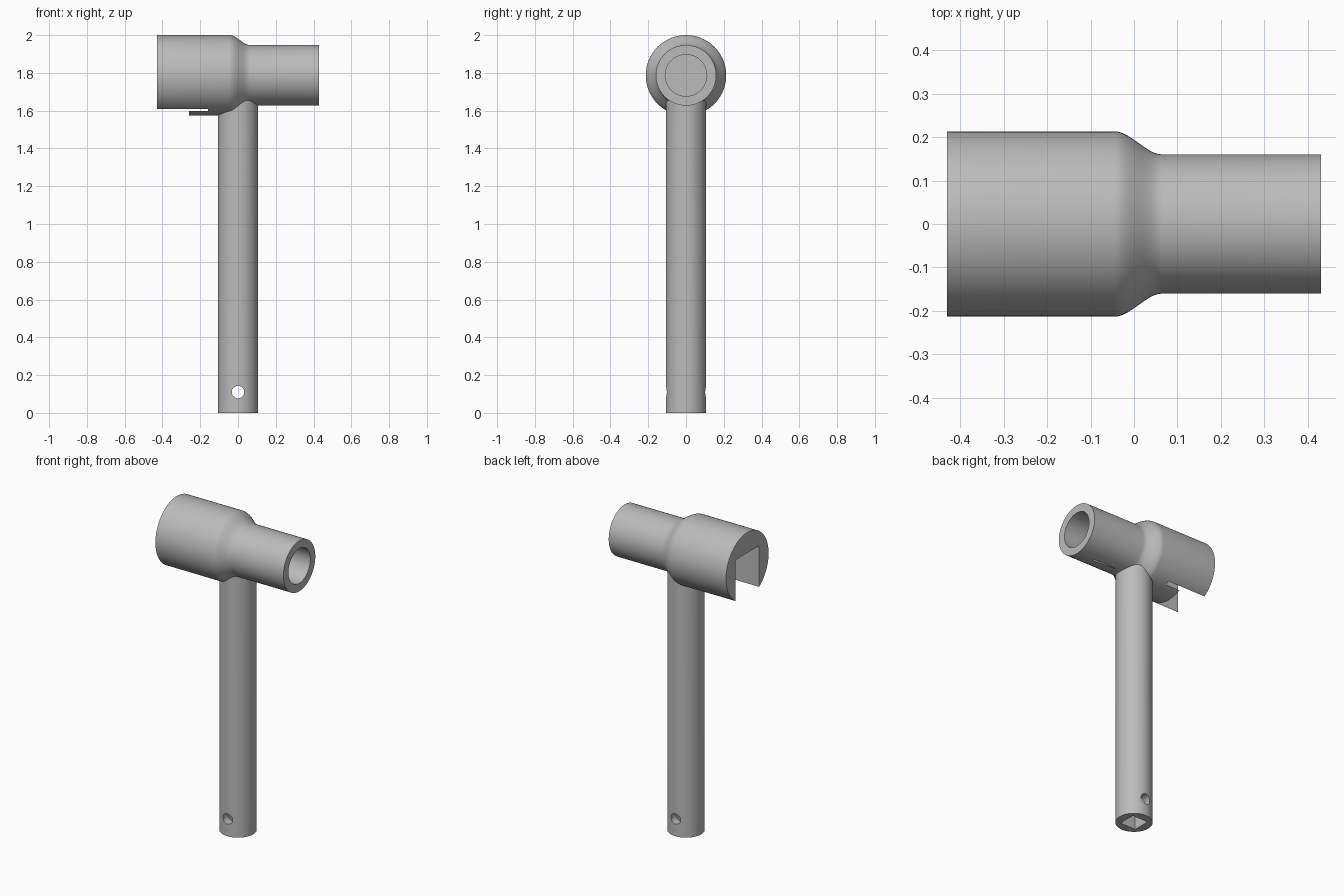
import bpy, math
from mathutils import Matrix

cube = bpy.data.objects.get("Cube")
if cube:
    bpy.data.objects.remove(cube, do_unlink=True)

AXIS_Z = 1.787      # height of the head's centre line
HEAD_R, NECK_R, POST_R = 0.213, 0.16, 0.107
HALF = 0.43

steel = bpy.data.materials.new("grey_steel")
steel.use_nodes = True
GREY = (0.5, 0.5, 0.5, 1)
steel.diffuse_color = GREY
steel.node_tree.nodes["Principled BSDF"].inputs["Base Color"].default_value = GREY


def make(name, verts, faces):
    mesh = bpy.data.meshes.new(name)
    mesh.from_pydata(verts, [], faces)
    mesh.materials.append(steel)
    obj = bpy.data.objects.new(name, mesh)
    bpy.context.collection.objects.link(obj)
    return obj


def lathe_x(name, profile, z, sides=96):
    """Solid turned about a line along x; profile is (x, radius)."""
    verts, faces = [], []
    for x, r in profile:
        for i in range(sides):
            a = math.tau * i / sides
            verts.append((x, r * math.cos(a), z + r * math.sin(a)))
    for k in range(len(profile) - 1):
        for i in range(sides):
            j = (i + 1) % sides
            p, q = k * sides, (k + 1) * sides
            faces.append((p + j, p + i, q + i, q + j))
    last = (len(profile) - 1) * sides
    faces.append(tuple(range(sides))[::-1])
    faces.append(tuple(last + i for i in range(sides)))
    for f in range(len(faces) - 2):
        faces[f] = faces[f][::-1]
    return make(name, verts, faces)


def cylinder(name, axis, r, start, end, centre=(0, 0, 0), sides=64):
    obj = lathe_x(name, [(start, r), (end, r)], 0, sides)
    turn = {"x": Matrix(), "y": Matrix.Rotation(math.pi / 2, 4, "Z"),
            "z": Matrix.Rotation(-math.pi / 2, 4, "Y")}[axis]
    obj.data.transform(Matrix.Translation(centre) @ turn)
    return obj


def prism_y(name, outline, half):
    """Outline in x, z pushed out to both sides along y."""
    n = len(outline)
    verts = [(x, y, z) for y in (-half, half) for x, z in outline]
    faces = [tuple(range(n)), tuple(range(n, 2 * n))[::-1]]
    faces += [((i + 1) % n, i, n + i, n + (i + 1) % n) for i in range(n)]
    return make(name, verts, faces)


def box(name, x0, x1, half, z0, z1):
    return prism_y(name, [(x0, z0), (x1, z0), (x1, z1), (x0, z1)], half)


def combine(target, tool, operation):
    mod = target.modifiers.new(tool.name, "BOOLEAN")
    mod.operation, mod.solver, mod.object = operation, "EXACT", tool
    bpy.context.view_layer.objects.active = target
    bpy.ops.object.modifier_apply(modifier=mod.name)
    bpy.data.objects.remove(tool, do_unlink=True)


# Head: wide barrel flowing through a double curve into a narrow barrel
x0, x1, steps = -0.045, 0.065, 16
profile = [(-HALF, HEAD_R)]
for i in range(steps + 1):
    t = i / steps
    blend = t * t * (3 - 2 * t)
    profile.append((x0 + (x1 - x0) * t, HEAD_R + (NECK_R - HEAD_R) * blend))
profile.append((HALF, NECK_R))
body = lathe_x("head_and_handle", profile, AXIS_Z)

# Handle
combine(body, cylinder("handle", "z", POST_R, 0, AXIS_Z), "UNION")

# Scooped relief under the narrow barrel
scoop = [(0.108, 1.5)]
for i in range(13):
    a = math.pi - i * math.pi / 24
    scoop.append((0.2 + 0.092 * math.cos(a), 1.57 + 0.097 * math.sin(a)))
for i in range(1, 9):
    x = 0.115 * i / 8
    scoop.append((0.2 + x, 1.667 - x * x / 0.34))
scoop.append((0.315, 1.5))
combine(body, prism_y("scoop", scoop, 0.3), "DIFFERENCE")

# Square jaw slot, open at the end and partly below, leaving a thin tongue
combine(body, box("jaw_slot", -0.6, -0.16, 0.118, 1.597, 1.87), "DIFFERENCE")
combine(body, box("jaw_mouth", -0.6, -0.26, 0.118, 1.5, 1.7), "DIFFERENCE")

# Blind round bore in the narrow end
combine(body, cylinder("bore", "x", 0.11, 0.0, 0.6, (0, 0, AXIS_Z)), "DIFFERENCE")

# Square socket and cross hole at the foot of the handle
combine(body, box("foot_socket", -0.055, 0.055, 0.055, -0.1, 0.3), "DIFFERENCE")
combine(body, cylinder("cross_hole", "y", 0.033, -0.3, 0.3, (0, 0, 0.11), 32), "DIFFERENCE")

# Smooth round surfaces with crisp edges
bpy.ops.object.select_all(action="DESELECT")
body.select_set(True)
bpy.context.view_layer.objects.active = body
bpy.ops.object.shade_smooth_by_angle(angle=math.radians(30))
